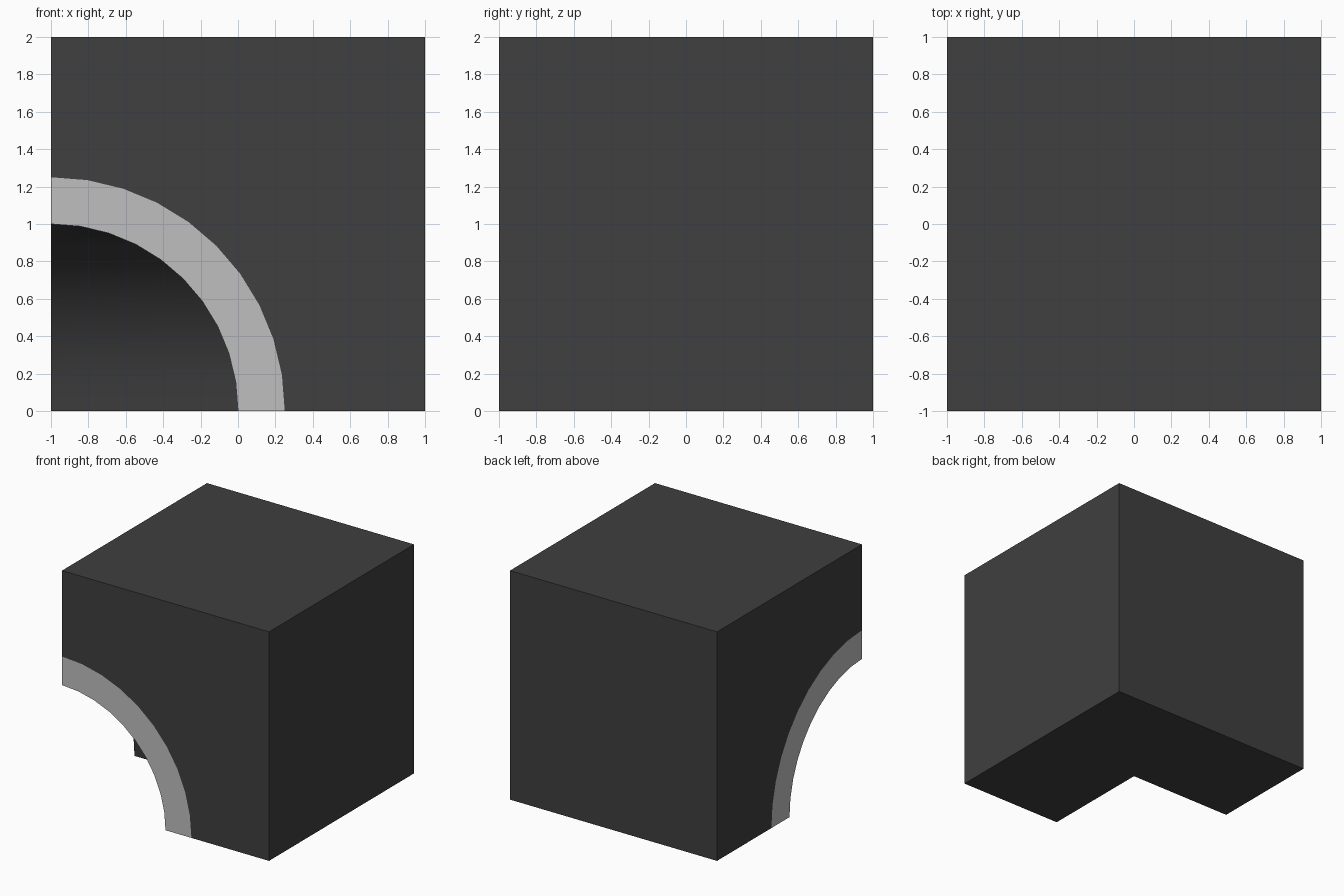
import bpy
import bmesh
from math import cos, sin, pi

old = bpy.data.objects.get("Cube")
if old:
    bpy.data.objects.remove(old, do_unlink=True)

STEPS = 10            # segments in each quarter arch
INNER, OUTER = 1.0, 1.25


def material(name, value):
    mat = bpy.data.materials.new(name)
    mat.use_nodes = True
    color = (value, value, value, 1)
    mat.diffuse_color = color
    bsdf = mat.node_tree.nodes["Principled BSDF"]
    bsdf.inputs["Base Color"].default_value = color
    bsdf.inputs["Roughness"].default_value = 0.8
    return mat


def arc(radius):
    """Quarter arch from the floor up to the crown, as (across, height)."""
    angles = [pi / 2 * i / STEPS for i in range(STEPS + 1)]
    return [(radius * cos(a) - 1, radius * sin(a)) for a in angles]


bm = bmesh.new()
WALL, TRIM = 0, 1


def face(points, slot=WALL):
    f = bm.faces.new([bm.verts.new(p) for p in points])
    f.material_index = slot


inner, outer = arc(INNER), arc(OUTER)

# The two arched sides mirror each other across the x = y diagonal
for place in (lambda u, v, z: (u, v, z), lambda u, v, z: (v, u, z)):
    # Wall around the arch
    wall = [(-1, 2), (1, 2), (1, 0)] + outer
    face([place(u, -1, z) for u, z in wall])
    for i in range(STEPS):
        (a, az), (b, bz) = inner[i], inner[i + 1]
        (c, cz), (d, dz) = outer[i + 1], outer[i]
        # Flush trim band
        face([place(a, -1, az), place(b, -1, bz),
              place(c, -1, cz), place(d, -1, dz)], TRIM)
        # Curved vault, meeting its twin on the diagonal
        vault = [place(-1, a, az), place(a, a, az), place(b, b, bz)]
        if i < STEPS - 1:
            vault.append(place(-1, b, bz))
        face(vault)
    # Plain outer wall
    face([place(-1, 1, 0), place(1, 1, 0), place(1, 1, 2), place(-1, 1, 2)])

# Top and L-shaped underside
face([(-1, -1, 2), (1, -1, 2), (1, 1, 2), (-1, 1, 2)])
r = OUTER - 1
face([(0, 0, 0), (0, -1, 0), (r, -1, 0), (1, -1, 0), (1, 1, 0),
      (-1, 1, 0), (-1, r, 0), (-1, 0, 0)])

bmesh.ops.remove_doubles(bm, verts=bm.verts, dist=0.0001)
bmesh.ops.recalc_face_normals(bm, faces=bm.faces)

mesh = bpy.data.meshes.new("arched_corner_block")
bm.to_mesh(mesh)
bm.free()
mesh.materials.append(material("dark grey wall", 0.05))
mesh.materials.append(material("light grey trim", 0.52))

block = bpy.data.objects.new("arched_corner_block", mesh)
bpy.context.collection.objects.link(block)
bpy.ops.object.select_all(action="DESELECT")
block.select_set(True)
bpy.context.view_layer.objects.active = block
bpy.ops.object.shade_smooth_by_angle(angle=pi / 6)
